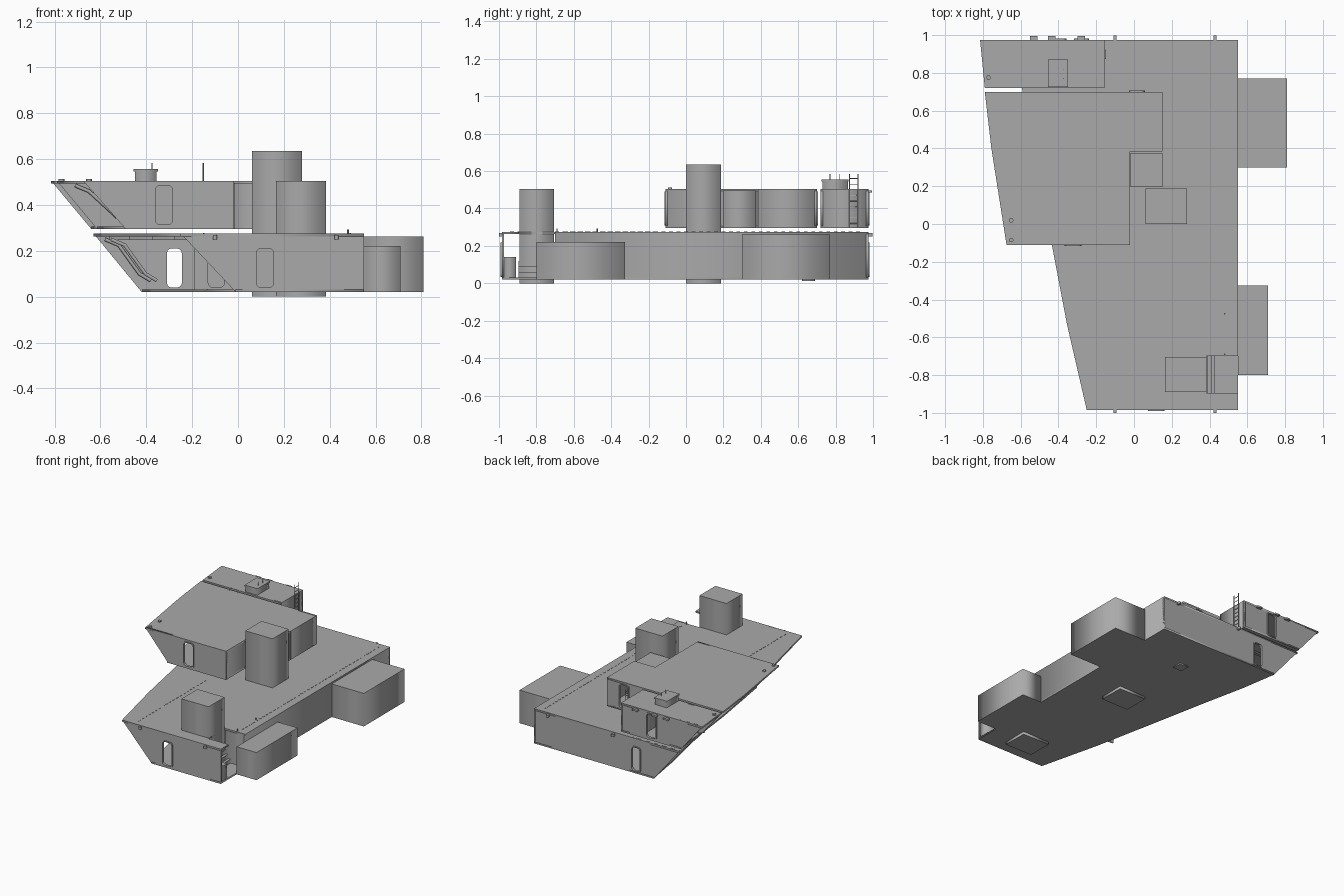
import bpy
import math
from mathutils import Vector

cube = bpy.data.objects.get("Cube")
if cube:
    bpy.data.objects.remove(cube, do_unlink=True)

grey = bpy.data.materials.new("plain grey")
grey.use_nodes = True
grey.diffuse_color = (0.4, 0.4, 0.4, 1)
grey.node_tree.nodes["Principled BSDF"].inputs["Base Color"].default_value = (0.4, 0.4, 0.4, 1)


def finish(name, curve):
    """Turn a curve into a plain mesh object."""
    temp = bpy.data.objects.new("temp", curve)
    bpy.context.collection.objects.link(temp)
    graph = bpy.context.evaluated_depsgraph_get()
    mesh = bpy.data.meshes.new_from_object(temp.evaluated_get(graph))
    bpy.data.objects.remove(temp)
    mesh.materials.clear()
    mesh.materials.append(grey)
    obj = bpy.data.objects.new(name, mesh)
    bpy.context.collection.objects.link(obj)
    return obj


def plate(name, loops, at, thick, upright=False):
    """Flat plate from an outline plus holes; lies in XY, or stands in XZ."""
    curve = bpy.data.curves.new(name, "CURVE")
    curve.dimensions, curve.fill_mode = "2D", "BOTH"
    curve.extrude = thick / 2
    for loop in loops:
        s = curve.splines.new("POLY")
        s.points.add(len(loop) - 1)
        for p, (u, v) in zip(s.points, loop):
            p.co = (u, v, 0, 1)
        s.use_cyclic_u = True
    obj = finish(name, curve)
    if upright:
        obj.rotation_euler.x = math.pi / 2
        obj.location.y = at
    else:
        obj.location.z = at
    return obj


def box(name, x, y, z):
    corners = [(x[0], y[0]), (x[1], y[0]), (x[1], y[1]), (x[0], y[1])]
    return plate(name, [corners], (z[0] + z[1]) / 2, z[1] - z[0])


def pipe(name, points, radius):
    curve = bpy.data.curves.new(name, "CURVE")
    curve.dimensions = "3D"
    curve.bevel_depth, curve.bevel_resolution = radius, 1
    curve.use_fill_caps = True
    s = curve.splines.new("POLY")
    s.points.add(len(points) - 1)
    for p, co in zip(s.points, points):
        p.co = (*co, 1)
    return finish(name, curve)


def doorway(x0, x1, z0, z1, grow=0.0, r=0.02):
    """Rounded doorway outline."""
    x0, x1, z0, z1 = x0 - grow, x1 + grow, z0 - grow, z1 + grow
    out = []
    for cx, cz, a in ((x1 - r, z1 - r, 0), (x0 + r, z1 - r, 90),
                      (x0 + r, z0 + r, 180), (x1 - r, z0 + r, 270)):
        for k in range(4):
            t = math.radians(a + 30 * k)
            out.append((cx + r * math.cos(t), cz + r * math.sin(t)))
    return out


def end_wall(name, top_x, low_x, right_x, z0, z1, y, door=None, side=0):
    """Upright wall with a raked left edge and an optional framed doorway."""
    loops = [[(low_x, z0), (right_x, z0), (right_x, z1), (top_x, z1)]]
    if door:
        loops.append(doorway(*door))
        frame = [doorway(*door, grow=0.007), doorway(*door)]
        plate(name + "_door_frame", frame, y + side * 0.008, 0.008, True)
    plate(name, loops, y, 0.012, True)


# Lower hull: raked edge along the left, open to the rooms inside
rake = [(-0.63, 0.975), (-0.59, 0.70), (-0.53, 0.40), (-0.435, -0.11), (-0.355, -0.53), (-0.25, -0.985)]
low_rake = [(x + 0.225 - 0.015 * y, y) for x, y in rake]
notch = [(0.55, -0.895), (0.385, -0.895), (0.385, -0.70), (0.55, -0.70)]
plate("main_deck", [rake + [(0.55, -0.985)] + notch + [(0.55, 0.975)]], 0.269, 0.012)
plate("lower_floor", [low_rake + [(0.55, -0.985), (0.55, 0.975)]], 0.026, 0.012)
end_wall("lower_front_wall", -0.25, -0.01, 0.55, 0.02, 0.275, -0.979, (0.08, 0.155, 0.04, 0.21), -1)
end_wall("lower_back_wall", -0.63, -0.42, 0.55, 0.02, 0.275, 0.969, (-0.31, -0.245, 0.04, 0.21), 1)
box("lower_side_wall", (0.538, 0.55), (-0.70, 0.975), (0.02, 0.275))
box("notch_back_wall", (0.385, 0.55), (-0.70, -0.688), (0.02, 0.275))
box("notch_locker", (0.40, 0.548), (-0.973, -0.91), (0.03, 0.14))
for i in range(3):
    box("notch_step", (0.385, 0.43 - 0.02 * i), (-0.895, -0.70), (0.03 + 0.03 * i, 0.06 + 0.03 * i))

# Lower rooms: cross walls and a long inner wall
for y in (-0.45, 0.1, 0.6):
    end_wall("lower_partition", -0.19, -0.19, 0.54, 0.03, 0.265, y, (-0.13, -0.06, 0.04, 0.21), -1)
box("lower_inner_wall", (0.18, 0.19), (-0.70, 0.96), (0.03, 0.265))

# Shafts through the decks and side blocks
box("front_shaft", (0.165, 0.385), (-0.89, -0.705), (0, 0.505))
box("middle_shaft", (0.06, 0.28), (0, 0.187), (0, 0.635))
box("rear_side_block", (0.55, 0.81), (0.30, 0.77), (0.02, 0.262))
box("front_side_block", (0.55, 0.71), (-0.80, -0.325), (0.02, 0.222))

# Upper house
up = [(-0.79, 0.70), (-0.755, 0.40), (-0.675, -0.11)]
step = [(-0.02, -0.11), (-0.02, 0.39), (0.15, 0.39), (0.15, 0.70)]
plate("upper_roof", [up + step], 0.499, 0.012)
plate("upper_floor", [[(x + 0.175, y) for x, y in up] + step], 0.301, 0.012)
end_wall("upper_front_wall", -0.675, -0.49, -0.02, 0.295, 0.505, -0.104, (-0.36, -0.285, 0.315, 0.485), -1)
end_wall("upper_back_wall", -0.79, -0.615, 0.15, 0.295, 0.505, 0.694, (-0.02, 0.05, 0.315, 0.485), 1)
box("upper_side_wall", (-0.032, -0.02), (-0.11, 0.39), (0.295, 0.505))
box("upper_rear_side_wall", (0.138, 0.15), (0.39, 0.70), (0.295, 0.505))
box("upper_step_wall", (-0.02, 0.15), (0.385, 0.397), (0.295, 0.505))
box("landing_room", (-0.018, 0.15), (0.197, 0.375), (0.295, 0.495))
end_wall("upper_partition", -0.40, -0.40, -0.03, 0.305, 0.495, 0.30, (-0.25, -0.18, 0.315, 0.485), -1)

# Aft house behind a narrow gap
aft = [(-0.815, 0.975), (-0.79, 0.72)]
aft_end = [(-0.155, 0.72), (-0.155, 0.975)]
plate("aft_roof", [aft + aft_end], 0.499, 0.012)
plate("aft_floor", [[(x + 0.175, y) for x, y in aft] + aft_end], 0.301, 0.012)
end_wall("aft_back_wall", -0.815, -0.64, -0.155, 0.295, 0.505, 0.969, (-0.44, -0.365, 0.315, 0.485), 1)
end_wall("aft_front_wall", -0.58, -0.58, -0.155, 0.295, 0.505, 0.726)
box("aft_side_wall", (-0.167, -0.155), (0.72, 0.975), (0.295, 0.505))
box("aft_inner_wall", (-0.318, -0.308), (0.73, 0.965), (0.305, 0.495))
box("roof_hatch", (-0.45, -0.355), (0.73, 0.865), (0.505, 0.545))
box("roof_hatch_lid", (-0.455, -0.35), (0.725, 0.87), (0.545, 0.556))
for y in (0.77, 0.82):
    pipe("hatch_aerial", [(-0.375, y, 0.55), (-0.375, y, 0.583)], 0.002)

# Ladder on the aft side wall
for y in (0.875, 0.92):
    pipe("ladder_rail", [(-0.152, y, 0.30), (-0.152, y, 0.583)], 0.003)
for i in range(9):
    z = 0.32 + 0.03 * i
    pipe("ladder_rung", [(-0.152, 0.875, z), (-0.152, 0.92, z)], 0.002)

# Pipes on the inside of the end walls, and ceiling beams
for y in (0.95, 0.58):
    dx = 0.07 * (0.95 - y)
    run = [(-0.58, 0.25), (-0.52, 0.225), (-0.43, 0.10), (-0.38, 0.07)]
    pipe("lower_pipe", [(x + dx, y, z) for x, z in run], 0.009)
run = [(-0.75, 0.485), (-0.69, 0.46), (-0.56, 0.34), (-0.46, 0.315)]
pipe("aft_pipe", [(x, 0.95, z) for x, z in run], 0.009)
pipe("upper_pipe", [(x + 0.04, 0.67, z) for x, z in run], 0.009)
for y in (-0.7, -0.2, 0.35, 0.8):
    box("ceiling_beam", (-0.22 - 0.19 * (y + 1), 0.18), (y, y + 0.02), (0.248, 0.263))

# Lamps at the wall tops
for x in (-0.10, 0.43):
    for y in (-0.99, 0.985):
        box("wall_lamp", (x - 0.008, x + 0.008), (y - 0.01, y + 0.013), (0.25, 0.268))
for x in (-0.53, -0.435, -0.28):
    box("aft_lamp", (x - 0.02, x + 0.02), (0.975, 0.995), (0.485, 0.497))

# Deck fittings and dashed seams
for x, y, z in ((-0.77, 0.775, 0.505), (-0.65, -0.085, 0.505), (-0.65, 0.02, 0.505)):
    pipe("roof_cap", [(x, y, z), (x, y, z + 0.008)], 0.013)
for y in (-0.69, -0.475):
    pipe("deck_post", [(0.48, y, 0.275), (0.48, y, 0.293)], 0.004)
for x, y0, n in ((0.49, -0.65, 40), (-0.15, -0.94, 20)):
    for i in range(n):
        y = y0 + 0.04 * i
        box("deck_seam", (x - 0.003, x + 0.003), (y, y + 0.02), (0.274, 0.277))

# Raised rims under the shafts and a belly hatch
box("belly_hatch", (0.10, 0.17), (0.62, 0.69), (0.012, 0.021))
